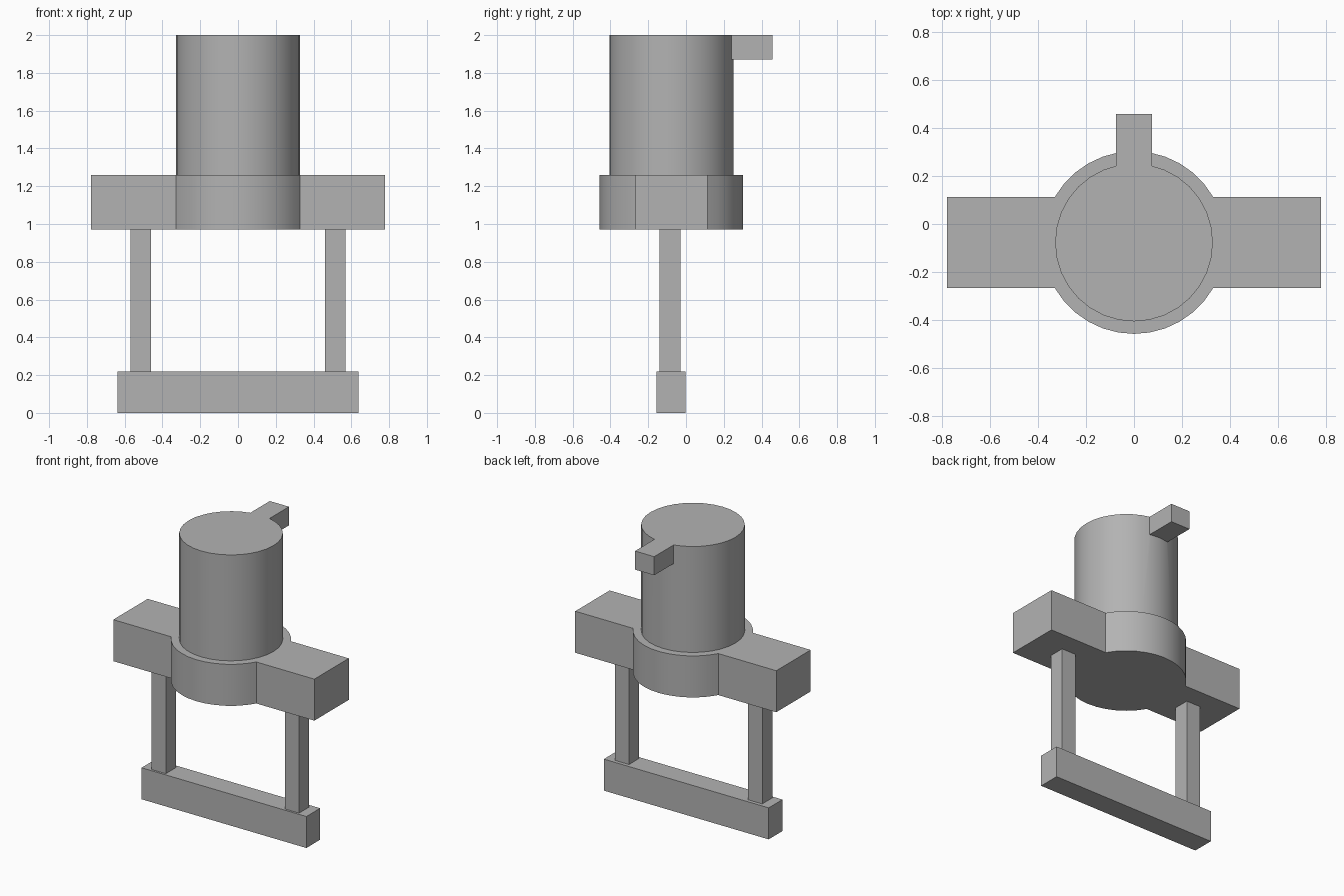
import bpy
import bmesh
import math
from mathutils import Vector

old = bpy.data.objects.get("Cube")
if old:
    bpy.data.objects.remove(old, do_unlink=True)

CENTRE_Y = -0.077

grey = bpy.data.materials.new("plain_grey")
grey.use_nodes = True
colour = (0.45, 0.45, 0.45, 1)
grey.diffuse_color = colour
grey.node_tree.nodes["Principled BSDF"].inputs["Base Color"].default_value = colour


def prism(name, outline, z0, z1):
    """Extrude a flat outline upward into a solid."""
    bm = bmesh.new()
    face = bm.faces.new([bm.verts.new((x, y, z0)) for x, y in outline])
    out = bmesh.ops.extrude_face_region(bm, geom=[face])
    top = [g for g in out["geom"] if isinstance(g, bmesh.types.BMVert)]
    bmesh.ops.translate(bm, verts=top, vec=Vector((0, 0, z1 - z0)))
    bmesh.ops.recalc_face_normals(bm, faces=bm.faces)
    mesh = bpy.data.meshes.new(name)
    bm.to_mesh(mesh)
    bm.free()
    mesh.materials.append(grey)
    obj = bpy.data.objects.new(name, mesh)
    bpy.context.collection.objects.link(obj)
    return obj


def box(name, x0, x1, y0, y1, z0, z1):
    return prism(name, [(x0, y0), (x1, y0), (x1, y1), (x0, y1)], z0, z1)


def arc(radius, start, end, steps):
    angles = [math.radians(start + (end - start) * i / steps) for i in range(steps + 1)]
    return [(radius * math.cos(a), CENTRE_Y + radius * math.sin(a)) for a in angles]


def activate(obj):
    bpy.ops.object.select_all(action="DESELECT")
    obj.select_set(True)
    bpy.context.view_layer.objects.active = obj


def smooth(obj):
    activate(obj)
    bpy.ops.object.shade_smooth_by_angle(angle=math.radians(25))


# Foot bar and the two posts that carry the collar
box("foot_bar", -0.637, 0.637, -0.155, -0.003, 0, 0.22)
for side, name in ((1, "left_post"), (-1, "right_post")):
    x0, x1 = sorted((side * 0.46, side * 0.57))
    box(name, x0, x1, -0.14, -0.028, 0.22, 0.97)

# Round collar with a square arm on each side
radius, half_arm, reach = 0.38, 0.19, 0.777
meet = math.degrees(math.asin(half_arm / radius))
back, front = CENTRE_Y + half_arm, CENTRE_Y - half_arm
outline = [(reach, front), (reach, back)] + arc(radius, meet, 180 - meet, 12)
outline += [(-reach, back), (-reach, front)] + arc(radius, 180 + meet, 360 - meet, 12)
smooth(prism("collar_with_arms", outline, 0.97, 1.26))

# Upright drum with a tab at the top of its back
drum = prism("drum", arc(0.328, 0, 360, 32)[:-1], 1.26, 2)
tab = box("tab_helper", -0.074, 0.074, 0, 0.457, 1.87, 2)
union = drum.modifiers.new("join_tab", "BOOLEAN")
union.operation = "UNION"
union.solver = "EXACT"
union.object = tab
activate(drum)
bpy.ops.object.modifier_apply(modifier=union.name)
bpy.data.objects.remove(tab, do_unlink=True)
smooth(drum)
